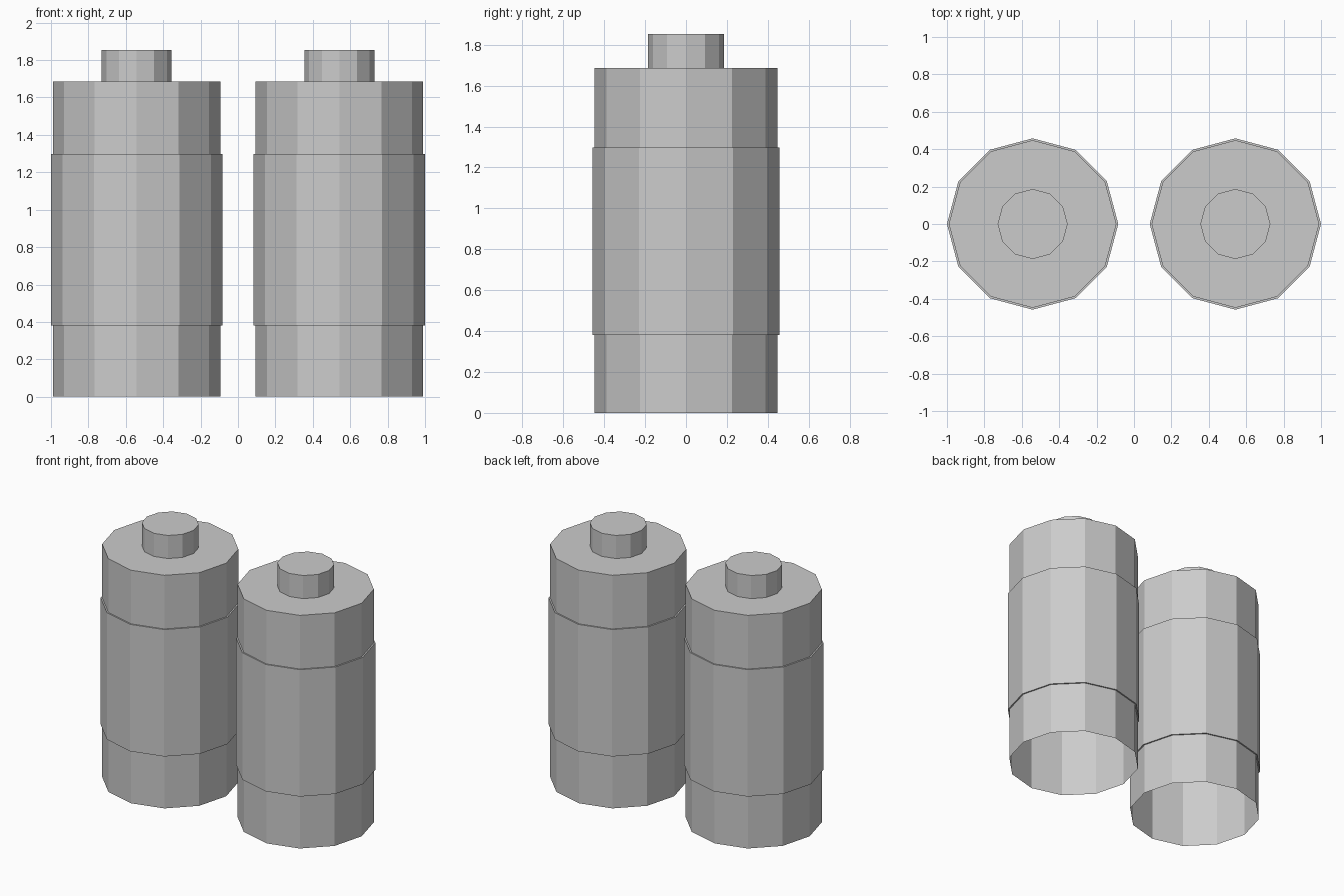
import bpy
import bmesh
from math import cos, sin, tau

SIDES = 12
CENTRE_X = 0.542
CAN_R, SLEEVE_R, TERMINAL_R = 0.448, 0.458, 0.187
SLEEVE_LOW, SLEEVE_HIGH = 0.38, 1.298
CAN_TOP, TERMINAL_TOP = 1.686, 1.853

cube = bpy.data.objects.get("Cube")
if cube:
    bpy.data.objects.remove(cube, do_unlink=True)

grey = bpy.data.materials.new("plain grey")
grey.use_nodes = True
colour = (0.6, 0.6, 0.6, 1)
grey.diffuse_color = colour
grey.node_tree.nodes["Principled BSDF"].inputs["Base Color"].default_value = colour


def lathe(name, x, profile, capped=False):
    """Turn a bottom-to-top (radius, height) profile into a faceted shell."""
    bm = bmesh.new()
    rings = [[bm.verts.new((r * cos(tau * i / SIDES), r * sin(tau * i / SIDES), z))
              for i in range(SIDES)] for r, z in profile]
    for low, high in zip(rings, rings[1:]):
        for i in range(SIDES):
            j = (i + 1) % SIDES
            bm.faces.new((low[i], low[j], high[j], high[i]))
    if capped:
        bm.faces.new(rings[-1])
    mesh = bpy.data.meshes.new(name)
    bm.to_mesh(mesh)
    bm.free()
    mesh.materials.append(grey)
    obj = bpy.data.objects.new(name, mesh)
    obj.location.x = x
    bpy.context.collection.objects.link(obj)


for side, x in (("left", CENTRE_X), ("right", -CENTRE_X)):
    # Hollow can, open underneath, with a flat lid
    lathe(f"{side}_can", x, [(CAN_R, 0), (CAN_R, CAN_TOP)], capped=True)
    # Slightly wider sleeve with thin ledges back to the can
    lathe(f"{side}_sleeve", x, [(CAN_R, SLEEVE_LOW), (SLEEVE_R, SLEEVE_LOW),
                                (SLEEVE_R, SLEEVE_HIGH), (CAN_R, SLEEVE_HIGH)])
    # Small terminal on the lid
    lathe(f"{side}_terminal", x, [(TERMINAL_R, CAN_TOP), (TERMINAL_R, TERMINAL_TOP)],
          capped=True)
